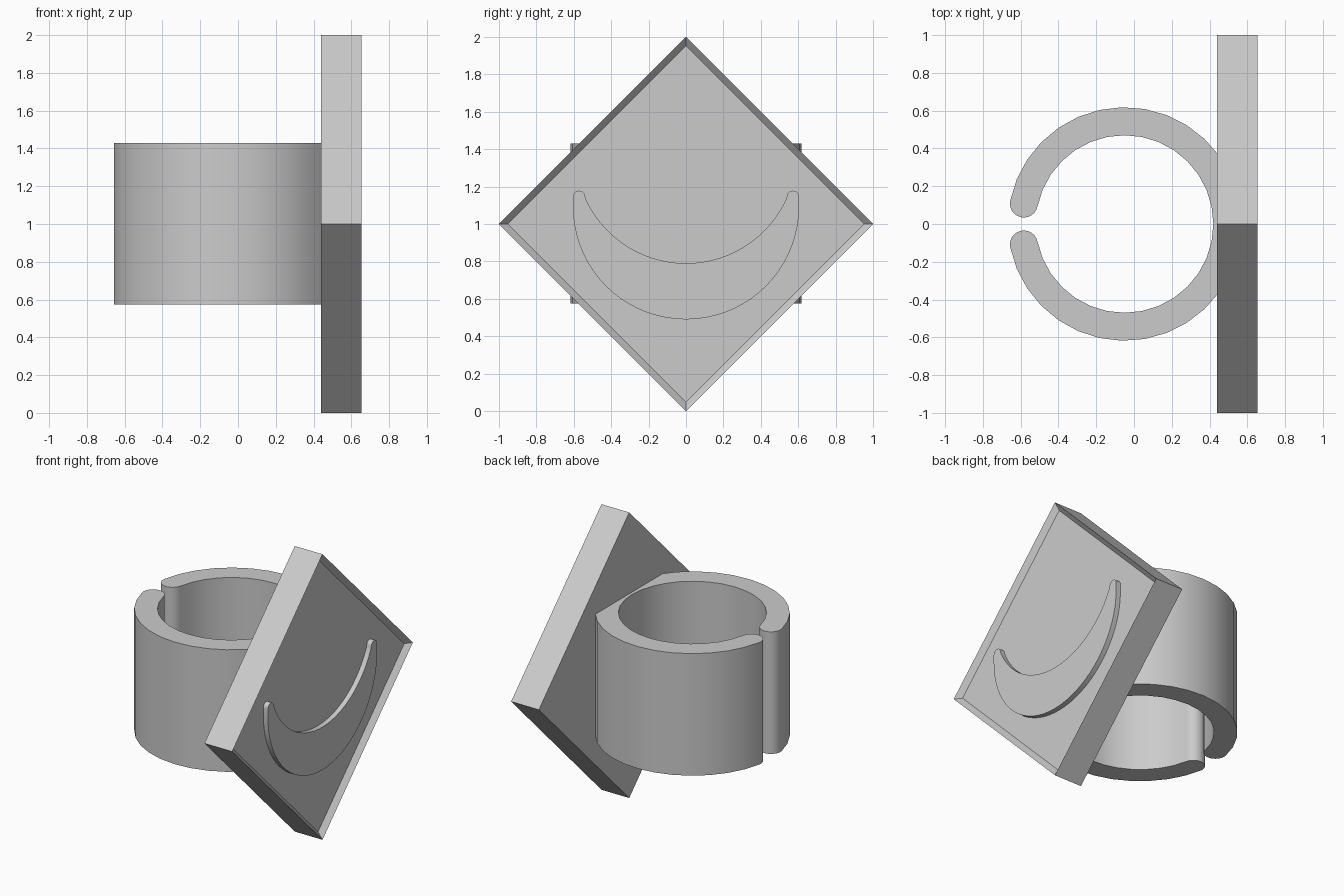
import bpy, bmesh
from math import sin, cos, acos, radians, degrees
from mathutils import Vector

cube = bpy.data.objects.get("Cube")
if cube:
    bpy.data.objects.remove(cube)

grey = bpy.data.materials.new("light_grey")
grey.use_nodes = True
grey.diffuse_color = (0.6, 0.6, 0.6, 1)
grey.node_tree.nodes["Principled BSDF"].inputs["Base Color"].default_value = (0.6, 0.6, 0.6, 1)


def arc(cx, cy, r, start, end, steps):
    """Points along a circular arc, angles in degrees."""
    angles = [radians(start + (end - start) * i / steps) for i in range(steps + 1)]
    return [(cx + r * cos(a), cy + r * sin(a)) for a in angles]


def prism(name, outline, place, direction, recess=None):
    """Extrude an outline; optionally inset and sink its far face."""
    bm = bmesh.new()
    base = bm.faces.new([bm.verts.new(place(u, v)) for u, v in outline])
    direction = Vector(direction)
    top = bmesh.ops.extrude_face_region(bm, geom=[base], use_keep_orig=True)["geom"]
    bmesh.ops.translate(bm, vec=direction,
                        verts=[g for g in top if isinstance(g, bmesh.types.BMVert)])
    bmesh.ops.recalc_face_normals(bm, faces=bm.faces)
    if recess:
        border, depth = recess
        far = max(bm.faces, key=lambda f: f.normal.dot(direction))
        bmesh.ops.inset_region(bm, faces=[far], thickness=border)
        bmesh.ops.translate(bm, verts=far.verts, vec=-direction.normalized() * depth)
    mesh = bpy.data.meshes.new(name)
    bm.to_mesh(mesh)
    bm.free()
    mesh.materials.append(grey)
    obj = bpy.data.objects.new(name, mesh)
    bpy.context.collection.objects.link(obj)
    bpy.ops.object.select_all(action="DESELECT")
    obj.select_set(True)
    bpy.context.view_layer.objects.active = obj
    bpy.ops.object.shade_smooth_by_angle(angle=radians(30))
    return obj


BACK, FRONT, DEPTH = 0.44, 0.655, 0.035

# Open ring clip with rounded lips, cut flat where it enters the plate
cx, outer, inner, gap = -0.05, 0.618, 0.47, 168.5
mid, lip = (outer + inner) / 2, (outer - inner) / 2
root = degrees(acos((BACK + 0.01 - cx) / outer))


def lip_arc(angle, start):
    a = radians(angle)
    return arc(cx + mid * cos(a), mid * sin(a), lip, start, start + 180, 12)[1:-1]


ring = (arc(cx, 0, outer, root, gap, 12)
        + lip_arc(gap, gap)
        + arc(cx, 0, inner, gap, -gap, 30)
        + lip_arc(-gap, 180 - gap)
        + arc(cx, 0, outer, -gap, -root, 12))
prism("ring_clip", ring, lambda x, y: (x, y, 0.575), (0, 0, 0.855))

# Diamond plate with a sunken panel
prism("diamond_plate", arc(0, 1, 1, 0, 270, 3), lambda y, z: (BACK, y, z),
      (FRONT - BACK, 0, 0), recess=(0.046, DEPTH))

# Raised crescent with rounded tips
crescent = (arc(0, 1.095, 0.605, 180, 360, 36)
            + arc(0.572, 1.145, 0.033, 0, 180, 10)
            + arc(0, 1.38, 0.59, -26, -154, 28)
            + arc(-0.572, 1.145, 0.033, 0, 180, 10))
prism("crescent", crescent, lambda y, z: (FRONT - DEPTH - 0.005, y, z),
      (DEPTH + 0.005, 0, 0))
